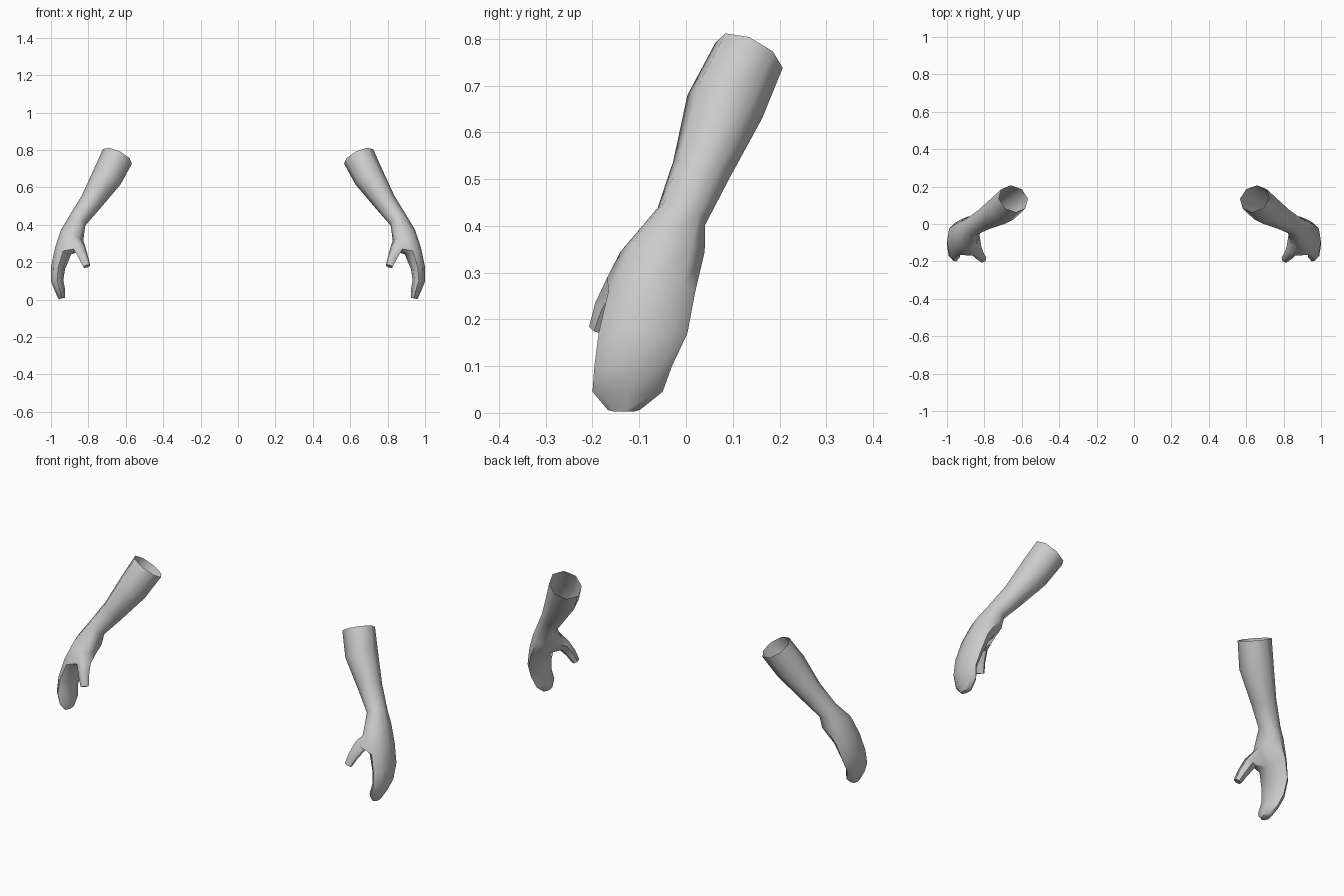
import bpy, bmesh
from math import sin, cos, radians
from mathutils import Vector

if "Cube" in bpy.data.objects:
    bpy.data.objects.remove(bpy.data.objects["Cube"], do_unlink=True)

skin = bpy.data.materials.new("plain grey")
skin.use_nodes = True
GREY = (0.6, 0.6, 0.6, 1)
skin.diffuse_color = GREY
skin.node_tree.nodes["Principled BSDF"].inputs["Base Color"].default_value = GREY

# centre x, y, z, half width (front to back), half thickness
FOREARM = [
    (0.645, 0.135, 0.765, 0.078, 0.087),
    (0.700, 0.083, 0.655, 0.085, 0.082),
    (0.787, 0.033, 0.520, 0.064, 0.060),
    (0.860, -0.010, 0.420, 0.055, 0.050),
]
HAND = [
    (0.887, -0.050, 0.345, 0.090, 0.066),
    (0.935, -0.073, 0.260, 0.093, 0.047),
    (0.962, -0.092, 0.170, 0.095, 0.038),
    (0.967, -0.113, 0.100, 0.083, 0.033),
    (0.950, -0.125, 0.045, 0.075, 0.027),
    (0.942, -0.133, 0.006, 0.034, 0.018),
]
THUMB = [
    (0.848, -0.138, 0.275, 0.036, 0.034),
    (0.826, -0.170, 0.225, 0.027, 0.027),
    (0.808, -0.188, 0.178, 0.021, 0.020),
]


def ring(bm, spec, along, ref, sides, start):
    """Elliptical ring of vertices square to the limb direction."""
    t = along.normalized()
    u = (ref - t * ref.dot(t)).normalized()
    v = t.cross(u)
    c = Vector(spec[:3])
    angles = [radians(start + 360 * i / sides) for i in range(sides)]
    return [bm.verts.new(c + u * cos(a) * spec[3] + v * sin(a) * spec[4])
            for a in angles]


def rings(bm, specs, ref, sides, start, level_from):
    """Rings along a limb; from level_from on they stay level front to back."""
    made = []
    for i, spec in enumerate(specs):
        before = Vector(specs[max(i - 1, 0)][:3])
        after = Vector(specs[min(i + 1, len(specs) - 1)][:3])
        along = after - before
        if i >= level_from:
            along.y = 0
        made.append(ring(bm, spec, along, ref, sides, start))
    return made


def bridge(bm, a, b, skip=()):
    n = len(a)
    for i in range(n):
        if i not in skip:
            j = (i + 1) % n
            bm.faces.new((a[i], a[j], b[j], b[i]))


def build_arm(name, side):
    bm = bmesh.new()
    # forearm and mitten hand, open at the elbow, with a gap for the thumb
    arm = rings(bm, FOREARM + HAND, Vector((0, 1, 0)), 8, 0, len(FOREARM))
    root = len(FOREARM)
    for i in range(len(arm) - 1):
        bridge(bm, arm[i], arm[i + 1], (4, 5) if i == root else ())
    bm.faces.new(arm[-1])
    # thumb grown out of the gap
    thumb = rings(bm, THUMB, Vector((0.6, -0.8, 0)), 6, 30, len(THUMB))
    gap = arm[root][4:7] + arm[root + 1][4:7][::-1]
    for a, b in zip([gap] + thumb, thumb):
        bridge(bm, a, b)
    bm.faces.new(thumb[-1])
    # mirror to the requested side
    for v in bm.verts:
        v.co.x *= side
    bmesh.ops.recalc_face_normals(bm, faces=bm.faces[:])
    mesh = bpy.data.meshes.new(name)
    bm.to_mesh(mesh)
    bm.free()
    mesh.materials.append(skin)
    obj = bpy.data.objects.new(name, mesh)
    bpy.context.collection.objects.link(obj)
    bpy.ops.object.select_all(action="DESELECT")
    obj.select_set(True)
    bpy.context.view_layer.objects.active = obj
    bpy.ops.object.shade_smooth_by_angle(angle=radians(60))


build_arm("left_arm", 1)
build_arm("right_arm", -1)
